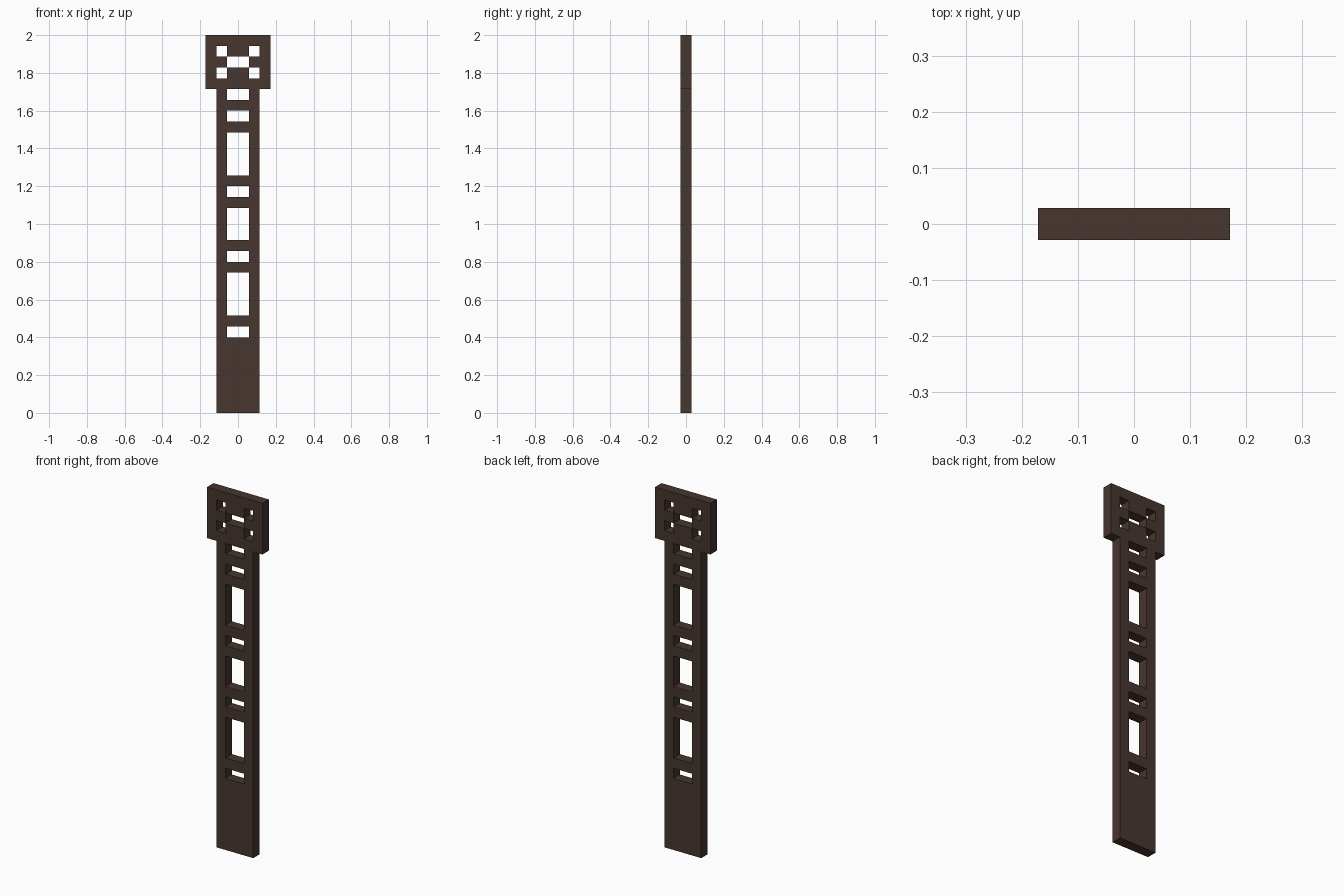
import bpy, bmesh

if "Cube" in bpy.data.objects:
    bpy.data.objects.remove(bpy.data.objects["Cube"])

U = 2 / 35          # one block of the design
Y = U / 2           # half thickness

wood = bpy.data.materials.new("dark brown wood")
wood.diffuse_color = (0.063, 0.037, 0.028, 1)
wood.use_nodes = True
wood.node_tree.nodes["Principled BSDF"].inputs["Base Color"].default_value = wood.diffuse_color


def pierced_plate(name, xs, zs, is_hole):
    """Plate cut into cells by the lines xs and zs; hole cells stay open."""
    bm = bmesh.new()
    cols, rows = len(xs) - 1, len(zs) - 1

    def solid(i, j):
        return 0 <= i < cols and 0 <= j < rows and not is_hole(i, j)

    def quad(*pts):
        bm.faces.new([bm.verts.new(p) for p in pts])

    for i in range(cols):
        for j in range(rows):
            if not solid(i, j):
                continue
            a, b = xs[i] * U, xs[i + 1] * U
            c, d = zs[j] * U, zs[j + 1] * U
            corners = [(a, c), (b, c), (b, d), (a, d)]
            # front and back
            quad(*[(x, -Y, z) for x, z in corners])
            quad(*[(x, Y, z) for x, z in reversed(corners)])
            # walls towards open neighbours
            for k, (di, dj) in enumerate([(0, -1), (1, 0), (0, 1), (-1, 0)]):
                if not solid(i + di, j + dj):
                    (x0, z0), (x1, z1) = corners[k], corners[(k + 1) % 4]
                    quad((x0, -Y, z0), (x0, Y, z0), (x1, Y, z1), (x1, -Y, z1))
    bmesh.ops.remove_doubles(bm, verts=bm.verts, dist=1e-5)
    mesh = bpy.data.meshes.new(name)
    bm.to_mesh(mesh)
    bm.free()
    mesh.materials.append(wood)
    obj = bpy.data.objects.new(name, mesh)
    bpy.context.collection.objects.link(obj)
    return obj


# Shaft: solid foot, then slots and crossbars alternating between two rails
pierced_plate("shaft", [-2, -1, 1, 2],
              [0, 7, 8, 9, 13, 14, 15, 16, 19, 20, 21, 22, 26, 27, 28, 29, 30],
              lambda i, j: i == 1 and j % 2 == 1)

# Head: four corner holes around a wide central slot
pierced_plate("head", [-3, -2, -1, 1, 2, 3], range(30, 36),
              lambda i, j: (i in (1, 3) and j in (1, 3)) or (i, j) == (2, 2))
